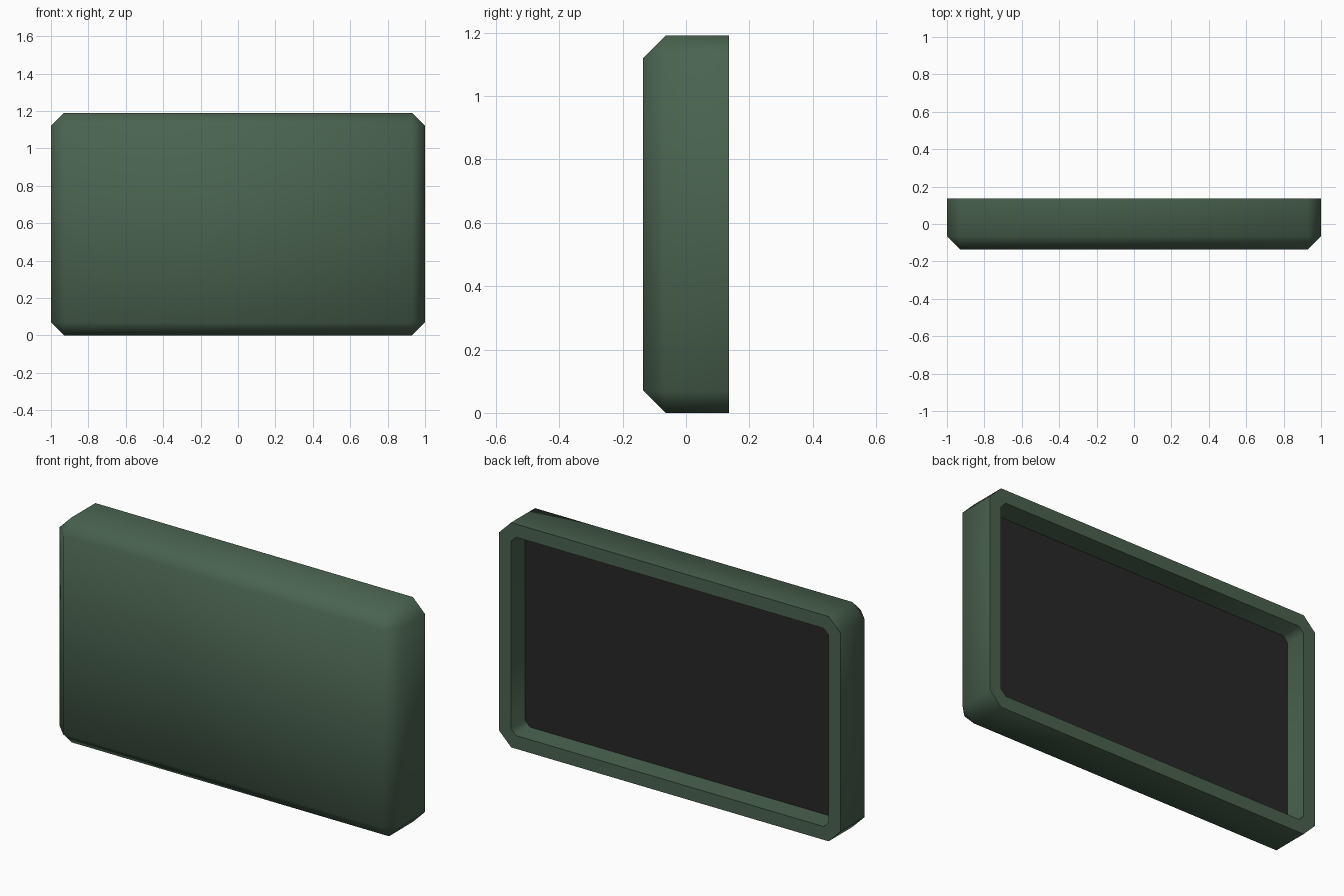
import bpy
import bmesh
from math import radians

default = bpy.data.objects.get("Cube")
if default:
    bpy.data.objects.remove(default, do_unlink=True)

WIDTH, DEPTH, HEIGHT = 2.0, 0.27, 1.19
CHAMFER, RIM, RECESS = 0.07, 0.07, 0.117


def make_material(name, color):
    mat = bpy.data.materials.new(name)
    mat.use_nodes = True
    mat.diffuse_color = color
    mat.node_tree.nodes["Principled BSDF"].inputs["Base Color"].default_value = color
    return mat


green = make_material("dark green", (0.068, 0.125, 0.08, 1))
black = make_material("screen black", (0.021, 0.021, 0.021, 1))

# Casing: a box with every edge chamfered except around the back
bm = bmesh.new()
bmesh.ops.create_cube(bm, size=1)
for v in bm.verts:
    v.co.x *= WIDTH
    v.co.y *= DEPTH
    v.co.z = (v.co.z + 0.5) * HEIGHT
edges = [e for e in bm.edges if any(v.co.y < 0 for v in e.verts)]
bmesh.ops.bevel(bm, geom=edges, offset=CHAMFER, segments=1,
                affect='EDGES', clamp_overlap=True)

# Rim and sunken screen in the back face
bm.normal_update()
back = max(bm.faces, key=lambda f: f.normal.y)
bmesh.ops.inset_region(bm, faces=[back], thickness=RIM, use_even_offset=True)
screen = bmesh.ops.extrude_discrete_faces(bm, faces=[back])["faces"][0]
bmesh.ops.translate(bm, verts=screen.verts, vec=(0, -RECESS, 0))
screen.material_index = 1
bm.normal_update()

mesh = bpy.data.meshes.new("casing")
bm.to_mesh(mesh)
bm.free()
mesh.materials.append(green)
mesh.materials.append(black)
casing = bpy.data.objects.new("casing", mesh)
bpy.context.collection.objects.link(casing)

# Soft chamfers, crisp rim
bpy.ops.object.select_all(action='DESELECT')
casing.select_set(True)
bpy.context.view_layer.objects.active = casing
bpy.ops.object.shade_smooth_by_angle(angle=radians(60))
